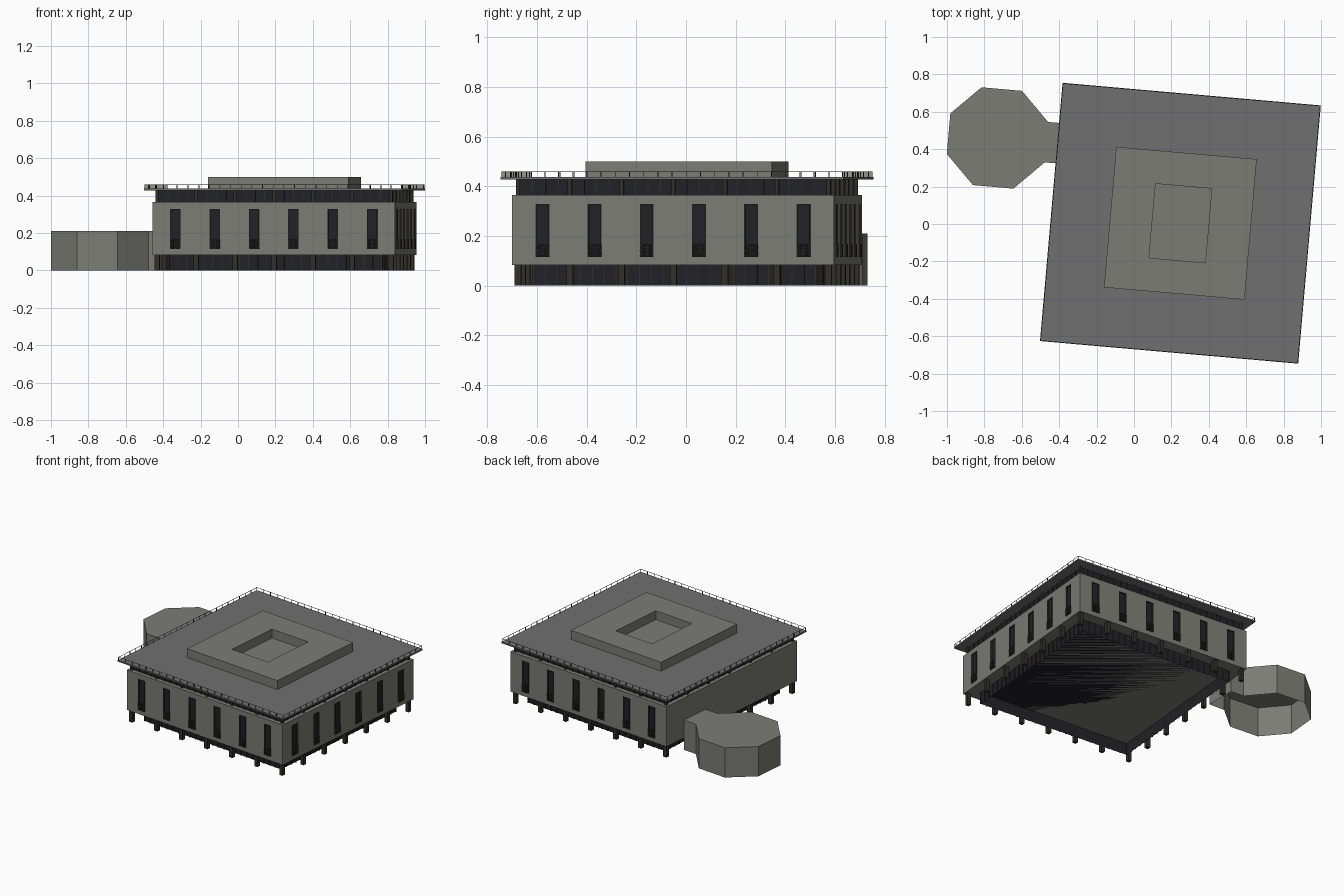
import bpy, bmesh
from math import radians, pi, cos, sin
from mathutils import Matrix, Vector

if "Cube" in bpy.data.objects:
    bpy.data.objects.remove(bpy.data.objects["Cube"])

PLACE = Matrix.Translation((0.248, 0.004, 0)) @ Matrix.Rotation(radians(-5), 4, 'Z')
WALL, DECK = 0.651, 0.693           # half widths of wall and roof
Z0, Z1, Z2, Z3 = 0.083, 0.366, 0.427, 0.437


def mat(name, rgb):
    m = bpy.data.materials.new(name)
    m.diffuse_color = (*rgb, 1)
    m.use_nodes = True
    m.node_tree.nodes["Principled BSDF"].inputs["Base Color"].default_value = m.diffuse_color
    return m


STONE = mat("stone", (0.2, 0.2, 0.18))
ROOF = mat("roofing", (0.16, 0.16, 0.16))
GLASS = mat("dark_glass", (0.015, 0.015, 0.02))
METAL = mat("dark_metal", (0.03, 0.028, 0.022))


def finish(bm, name, material, matrix=PLACE):
    bmesh.ops.recalc_face_normals(bm, faces=bm.faces)
    me = bpy.data.meshes.new(name)
    bm.to_mesh(me)
    bm.free()
    me.materials.append(material)
    ob = bpy.data.objects.new(name, me)
    ob.matrix_world = matrix
    bpy.context.collection.objects.link(ob)
    return ob


def box(bm, u0, u1, d0, d1, z0, z1, side=0, tilt=0):
    """Box on one side: u along the facade, d outward from the centre."""
    m = (Matrix.Rotation(side * pi / 2, 4, 'Z')
         @ Matrix.Translation(((u0 + u1) / 2, -(d0 + d1) / 2, (z0 + z1) / 2))
         @ Matrix.Rotation(tilt, 4, 'Y')
         @ Matrix.Diagonal((u1 - u0, d1 - d0, z1 - z0, 1)))
    bmesh.ops.create_cube(bm, size=1, matrix=m)


def prism(bm, pts, z0, z1):
    """Walls and top over an outline, open underneath."""
    low = [bm.verts.new((x, y, z0)) for x, y in pts]
    top = [bm.verts.new((x, y, z1)) for x, y in pts]
    n = len(pts)
    for i in range(n):
        bm.faces.new((low[i], low[(i + 1) % n], top[(i + 1) % n], top[i]))
    bm.faces.new(top)


# Main storey: solid core
bm = bmesh.new()
c = WALL - 0.01
box(bm, -c, c, -c, c, Z0, Z1)
finish(bm, "main_storey_core", STONE)

# Stone facade with six window openings on three sides, plain on the left
WIN = [(i - 2.5) * 0.211 for i in range(6)]
HW, WZ0, WZ1 = 0.028, 0.115, 0.33
bm = bmesh.new()
for s in range(3):
    edges = [-c] + [w + k * HW for w in WIN for k in (-1, 1)] + [WALL]
    for a, b in zip(edges[::2], edges[1::2]):
        box(bm, a, b, c, WALL, WZ0, WZ1, s)
    box(bm, -c, WALL, c, WALL, Z0, WZ0, s)
    box(bm, -c, WALL, c, WALL, WZ1, Z1, s)
box(bm, -c, WALL, c, WALL, Z0, Z1, 3)
finish(bm, "stone_facade", STONE)

# Window panes and frames
panes, frames, grilles = bmesh.new(), bmesh.new(), bmesh.new()
for s in range(3):
    for w in WIN:
        box(panes, w - HW, w + HW, c, c + 0.004, WZ0, WZ1, s)
        for k in (-1, 1):
            e = w + k * (HW - 0.002)
            box(frames, e - 0.002, e + 0.002, c, WALL + 0.003, WZ0, WZ1, s)
        box(frames, w - HW, w + HW, c, WALL + 0.002, WZ1 - 0.003, WZ1, s)
        # Ornamental balcony grille
        for z in (0.115, 0.14, 0.165):
            box(grilles, w - HW, w + HW, WALL, WALL + 0.007, z, z + 0.003, s)
        for i in range(5):
            u = w + (i - 2) * 0.013
            box(grilles, u - 0.001, u + 0.001, WALL, WALL + 0.006, WZ0, 0.165, s)
        for i in (-1, 1):
            for z in (0.129, 0.154):
                for t in (-0.75, 0.75):
                    u = w + i * 0.014
                    box(grilles, u - 0.016, u + 0.016, WALL + 0.001, WALL + 0.005,
                        z - 0.0015, z + 0.0015, s, t)
finish(panes, "window_panes", GLASS)
finish(frames, "window_frames", METAL)
finish(grilles, "balcony_grilles", METAL)

# Recessed ground floor glazing (open underneath) and upper clerestory
for name, h, a, b in (("ground_glazing", 0.57, 0, Z0), ("clerestory_glazing", 0.622, Z1, Z2)):
    bm = bmesh.new()
    prism(bm, [(-h, -h), (h, -h), (h, h), (-h, h)], a, b)
    finish(bm, name, GLASS)
    bm = bmesh.new()
    for s in range(4):
        for i in range(25):
            u = -h + i * 2 * h / 24
            box(bm, u - 0.002, u + 0.002, h, h + 0.006, a, b, s)
    finish(bm, name + "_mullions", METAL)

# Columns: seven per side on the ground, slimmer ones below the roof
bm = bmesh.new()
for s in range(4):
    for i in range(6):
        u = -0.628 + i * 1.256 / 6
        box(bm, u - 0.013, u + 0.013, 0.615, 0.641, 0, Z0, s)
        box(bm, u - 0.008, u + 0.008, 0.620, 0.636, Z1, Z2, s)
finish(bm, "columns", METAL)

# Roof slab
bm = bmesh.new()
box(bm, -DECK, DECK, -DECK, DECK, Z2, Z3)
finish(bm, "roof_slab", ROOF)

# Raised roof block with a rectangular well
bm = bmesh.new()


def loop(hx, hy, z):
    return [bm.verts.new((x * hx, y * hy, z)) for x, y in ((-1, -1), (1, -1), (1, 1), (-1, 1))]


rings = [loop(0.377, 0.377, Z3), loop(0.377, 0.377, 0.5),
         loop(0.151, 0.199, 0.5), loop(0.151, 0.199, Z3 + 0.001)]
for a, b in zip(rings, rings[1:]):
    for i in range(4):
        j = (i + 1) % 4
        bm.faces.new((a[i], a[j], b[j], b[i]))
bm.faces.new(rings[3])
finish(bm, "roof_block", STONE)

# Roof railing
bm = bmesh.new()
d = DECK - 0.004
for s in range(4):
    for i in range(24):
        u = -d + i * 2 * d / 24
        box(bm, u - 0.0015, u + 0.0015, d - 0.0015, d + 0.0015, Z3, 0.459, s)
    box(bm, -d, d, d - 0.001, d + 0.001, 0.457, 0.459, s)
finish(bm, "roof_railing", METAL)

# Octagonal annex and its link to the main block, open underneath
ring = [(-0.73 + 0.284 * cos(radians(17.5 + 45 * i)),
         0.46 + 0.284 * sin(radians(17.5 + 45 * i))) for i in range(8)]
link = [(-0.36, 0.322), (-0.36, 0.537)]
bm = bmesh.new()
prism(bm, ring + link, 0, 0.21)
finish(bm, "octagonal_annex", STONE, Matrix.Identity(4))
